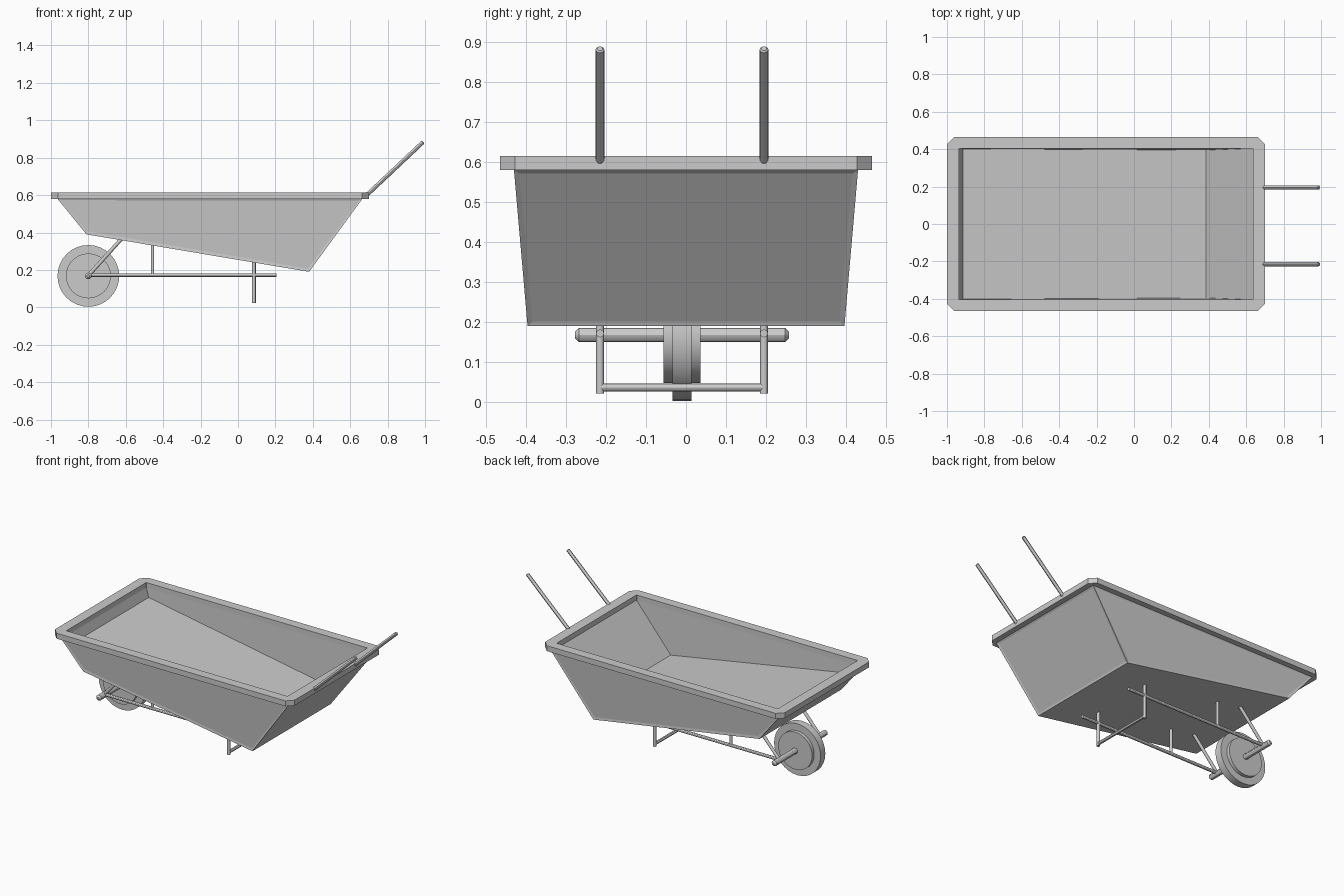
import bpy, bmesh
from mathutils import Vector

if "Cube" in bpy.data.objects:
    bpy.data.objects.remove(bpy.data.objects["Cube"])

CY = -0.01            # frame centre line
SIDES = (CY - 0.205, CY + 0.205)


def finish(name, bm):
    bmesh.ops.recalc_face_normals(bm, faces=bm.faces)
    me = bpy.data.meshes.new(name)
    bm.to_mesh(me)
    bm.free()
    ob = bpy.data.objects.new(name, me)
    bpy.context.collection.objects.link(ob)
    return ob


def rod(name, a, b, r, sides=12, bevel=0.0):
    a, b = Vector(a), Vector(b)
    d = b - a
    bpy.ops.mesh.primitive_cylinder_add(vertices=sides, radius=r, depth=d.length, location=(a + b) / 2)
    ob = bpy.context.object
    ob.name = name
    ob.rotation_mode = 'QUATERNION'
    ob.rotation_quaternion = d.to_track_quat('Z', 'Y')
    if bevel:
        m = ob.modifiers.new("Bevel", 'BEVEL')
        m.width = bevel
        m.segments = 1
    bpy.ops.object.shade_smooth_by_angle()
    return ob


def octagon(bm, x0, x1, y, c, z):
    pts = [(x0 + c, -y), (x1 - c, -y), (x1, -y + c), (x1, y - c),
           (x1 - c, y), (x0 + c, y), (x0, y - c), (x0, -y + c)]
    return [bm.verts.new((px, py, z)) for px, py in pts]


def bridge(bm, a, b):
    n = len(a)
    return [bm.faces.new((a[i], a[(i + 1) % n], b[(i + 1) % n], b[i])) for i in range(n)]


# rim with clipped corners
bm = bmesh.new()
loops = [octagon(bm, -1, 0.7, 0.465, 0.038, 0.615), octagon(bm, -1, 0.7, 0.465, 0.038, 0.58),
         octagon(bm, -0.935, 0.635, 0.405, 0.002, 0.58), octagon(bm, -0.935, 0.635, 0.405, 0.002, 0.615)]
for i in range(4):
    bridge(bm, loops[i], loops[(i + 1) % 4])
finish("tray_rim", bm)


def shell(name, front_top, back_top, front_low, back_low, inner):
    # each corner is (x, half width, z)
    bm = bmesh.new()

    def loop(f, b):
        return [bm.verts.new(p) for p in ((f[0], -f[1], f[2]), (b[0], -b[1], b[2]),
                                          (b[0], b[1], b[2]), (f[0], f[1], f[2]))]
    top, low = loop(front_top, back_top), loop(front_low, back_low)
    walls = bridge(bm, top, low)
    floor = bm.faces.new(low)
    if inner:
        bmesh.ops.recalc_face_normals(bm, faces=bm.faces)
        bmesh.ops.inset_individual(bm, faces=[floor], thickness=0.015, depth=0.0)
    else:
        bmesh.ops.recalc_face_normals(bm, faces=bm.faces)
        # shallow recessed wall panels
        bmesh.ops.inset_individual(bm, faces=walls, thickness=0.018, depth=-0.003)
        floor.normal_update()
    return finish(name, bm)


# tray body, outside and inside
shell("tray_outer", (-0.965, 0.43, 0.58), (0.665, 0.43, 0.58),
      (-0.81, 0.412, 0.39), (0.38, 0.396, 0.19), False)
shell("tray_inner", (-0.935, 0.405, 0.582), (0.635, 0.405, 0.582),
      (-0.915, 0.402, 0.525), (0.385, 0.395, 0.30), True)

# wheel: wide hub disc and narrow tyre
W = (-0.8, 0.168)
rod("wheel_tyre", (W[0], CY - 0.024, W[1]), (W[0], CY + 0.024, W[1]), 0.165, 32)
rod("wheel_hub", (W[0], CY - 0.046, W[1]), (W[0], CY + 0.046, W[1]), 0.12, 32)
rod("axle", (W[0], CY - 0.268, W[1]), (W[0], CY + 0.268, W[1]), 0.018, 12, 0.01)

# frame, legs and handles on both sides
for side, y in zip(("right", "left"), SIDES):
    rod(f"{side}_rail", (-0.8, y, 0.172), (0.205, y, 0.172), 0.01)
    rod(f"{side}_strut", (-0.8, y, 0.17), (-0.615, y, 0.375), 0.01)
    rod(f"{side}_post", (-0.457, y, 0.172), (-0.457, y, 0.345), 0.009)
    rod(f"{side}_leg", (0.085, y, 0.022), (0.085, y, 0.25), 0.01)
    rod(f"{side}_handle", (0.685, y, 0.597), (0.99, y, 0.884), 0.011, 12, 0.004)

# bar between the legs
rod("leg_crossbar", (0.085, SIDES[0], 0.037), (0.085, SIDES[1], 0.037), 0.01)
